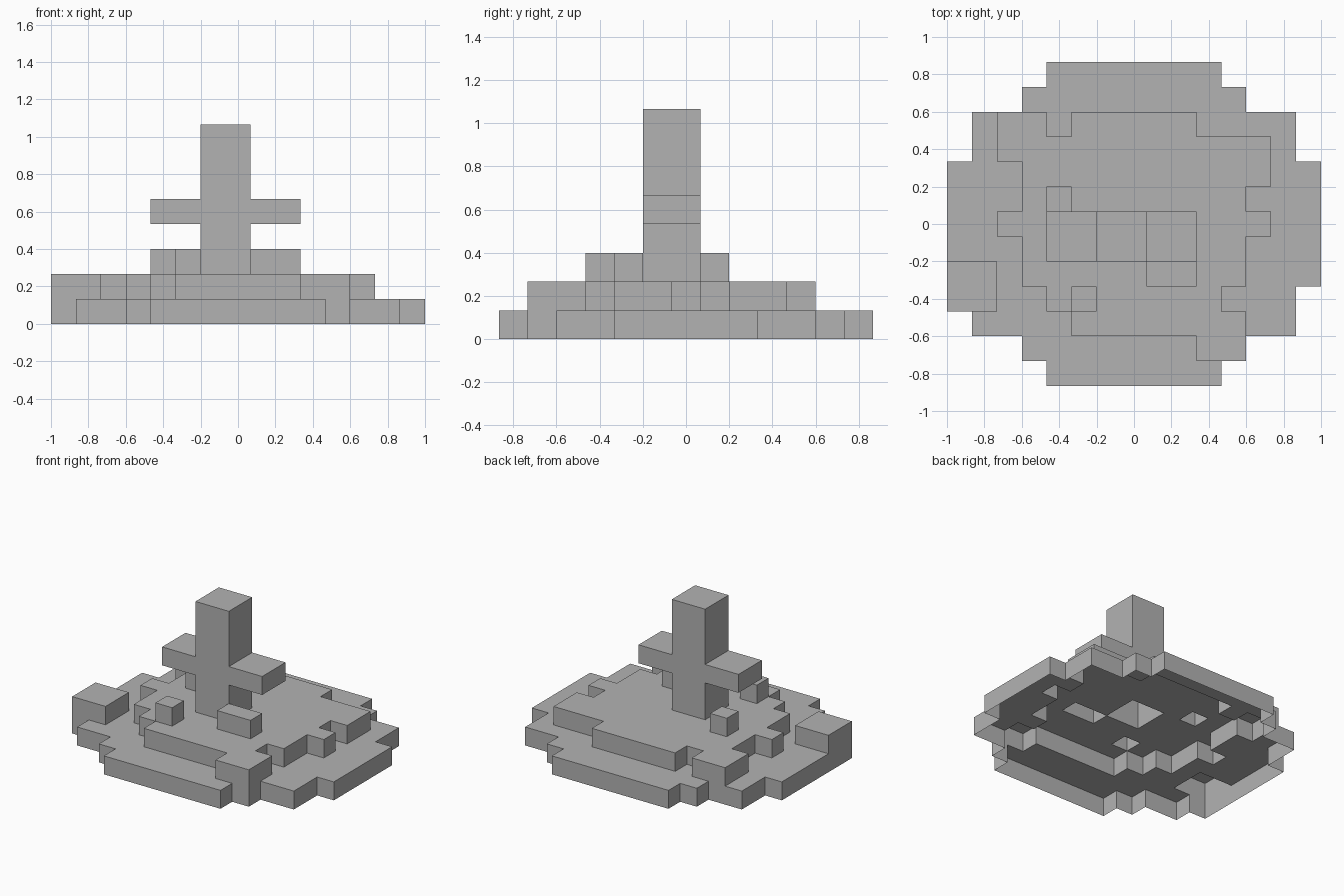
import bpy, bmesh, math
from mathutils import Vector

if "Cube" in bpy.data.objects:
    bpy.data.objects.remove(bpy.data.objects["Cube"])

U = 2 / 15                      # edge length of one block
ORIGIN = Vector((-1, -6.5 * U, 0))

stone = bpy.data.materials.new("plain grey")
stone.diffuse_color = (0.45, 0.45, 0.45, 1)
stone.use_nodes = True
stone.node_tree.nodes["Principled BSDF"].inputs["Base Color"].default_value = stone.diffuse_color


def box(x0, x1, y0, y1, z0, z1):
    """Set of block cells filling a box, in block units."""
    return {(x, y, z) for x in range(x0, x1)
            for y in range(y0, y1) for z in range(z0, z1)}


def layer(z, rows):
    """Cells of one flat layer from (y0, y1, x0, x1) strips."""
    return set().union(*(box(x0, x1, y0, y1, z, z + 1) for y0, y1, x0, x1 in rows))


# Wide stepped base
base = layer(0, [(0, 1, 4, 11), (1, 2, 3, 12), (2, 3, 1, 14), (3, 4, 0, 14),
                 (4, 9, 0, 15), (9, 11, 1, 14), (11, 12, 3, 12), (12, 13, 4, 11)])

# Ragged upper mound
mound = layer(1, [(1, 2, 10, 12), (2, 3, 5, 12), (3, 4, 4, 11), (4, 6, 3, 12),
                  (6, 7, 2, 13), (7, 8, 3, 12), (8, 9, 3, 13), (9, 10, 2, 13),
                  (10, 11, 2, 4), (10, 11, 5, 10)])

parts = {
    "base": base,
    "mound": mound,
    "corner_block": box(0, 2, 3, 5, 1, 2),
    "front_pebble": box(5, 6, 3, 4, 2, 3),
    "back_pebble": box(4, 5, 7, 8, 2, 3),
    "long_pebble": box(8, 10, 4, 5, 2, 3),
    "cross": box(6, 8, 5, 7, 2, 8) | box(4, 10, 5, 7, 4, 5),
}
solid = set().union(*parts.values())


def build(name, cells):
    """Outer skin of the cells, open underneath where it meets the ground."""
    bm = bmesh.new()
    for c in sorted(cells):
        for axis in range(3):
            for side in (0, 1):
                n = list(c)
                n[axis] += 2 * side - 1
                if tuple(n) in solid or n[2] < 0:
                    continue
                a, b = (axis + 1) % 3, (axis + 2) % 3
                quad = []
                for da, db in ((0, 0), (1, 0), (1, 1), (0, 1)):
                    p = Vector(c)
                    p[axis] += side
                    p[a] += da
                    p[b] += db
                    quad.append(bm.verts.new(ORIGIN + p * U))
                bm.faces.new(quad if side else quad[::-1])
    bmesh.ops.remove_doubles(bm, verts=bm.verts, dist=0.001)
    # Merge flat neighbouring squares into large faces
    bmesh.ops.dissolve_limit(bm, angle_limit=math.radians(1),
                             verts=bm.verts, edges=bm.edges)
    mesh = bpy.data.meshes.new(name)
    bm.to_mesh(mesh)
    bm.free()
    mesh.materials.append(stone)
    bpy.context.collection.objects.link(bpy.data.objects.new(name, mesh))


for name, cells in parts.items():
    build(name, cells)
